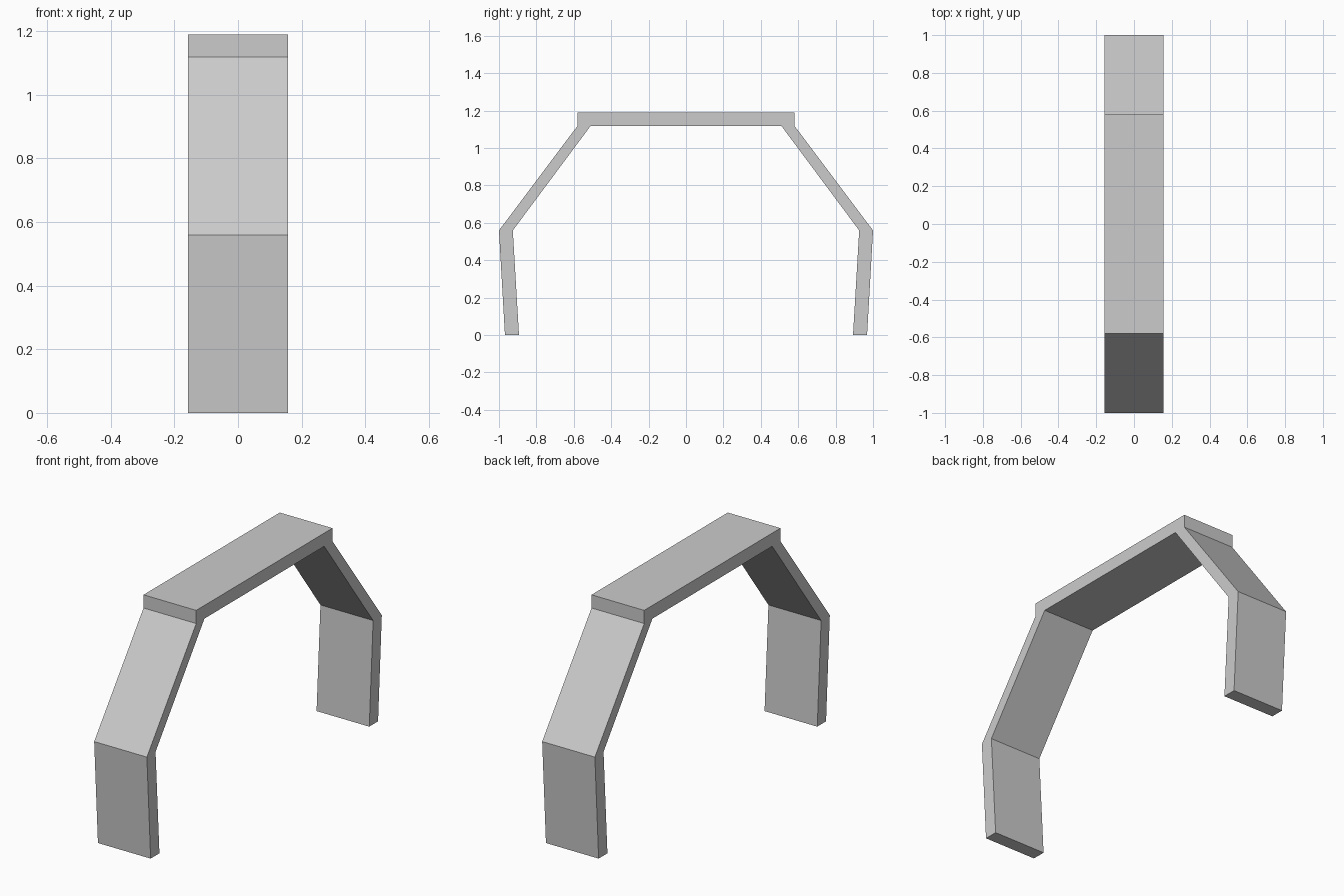
import bpy
import bmesh

if "Cube" in bpy.data.objects:
    bpy.data.objects.remove(bpy.data.objects["Cube"])

HALF_WIDTH = 0.157

# Half of the arch section, foot to shoulder: (outer y, inner y, z)
half = [(0.968, 0.893, 0.0), (1.0, 0.926, 0.559), (0.58, 0.51, 1.118)]
TOP = 1.189

# Closed outline: up the outside, over the top, down and back along the inside
outer = [(o, z) for o, i, z in half] + [(half[-1][0], TOP)]
inner = [(i, z) for o, i, z in half]


def mirrored(points):
    return points + [(-y, z) for y, z in reversed(points)]


outline = mirrored(outer) + mirrored(inner)[::-1]

# Extrude the section across the width
bm = bmesh.new()
section = bm.faces.new([bm.verts.new((-HALF_WIDTH, y, z)) for y, z in outline])
result = bmesh.ops.extrude_face_region(bm, geom=[section], use_keep_orig=True)
moved = [g for g in result["geom"] if isinstance(g, bmesh.types.BMVert)]
bmesh.ops.translate(bm, vec=(2 * HALF_WIDTH, 0, 0), verts=moved)
bmesh.ops.recalc_face_normals(bm, faces=bm.faces)

mesh = bpy.data.meshes.new("arch_frame")
bm.to_mesh(mesh)
bm.free()
arch = bpy.data.objects.new("arch_frame", mesh)
bpy.context.collection.objects.link(arch)
